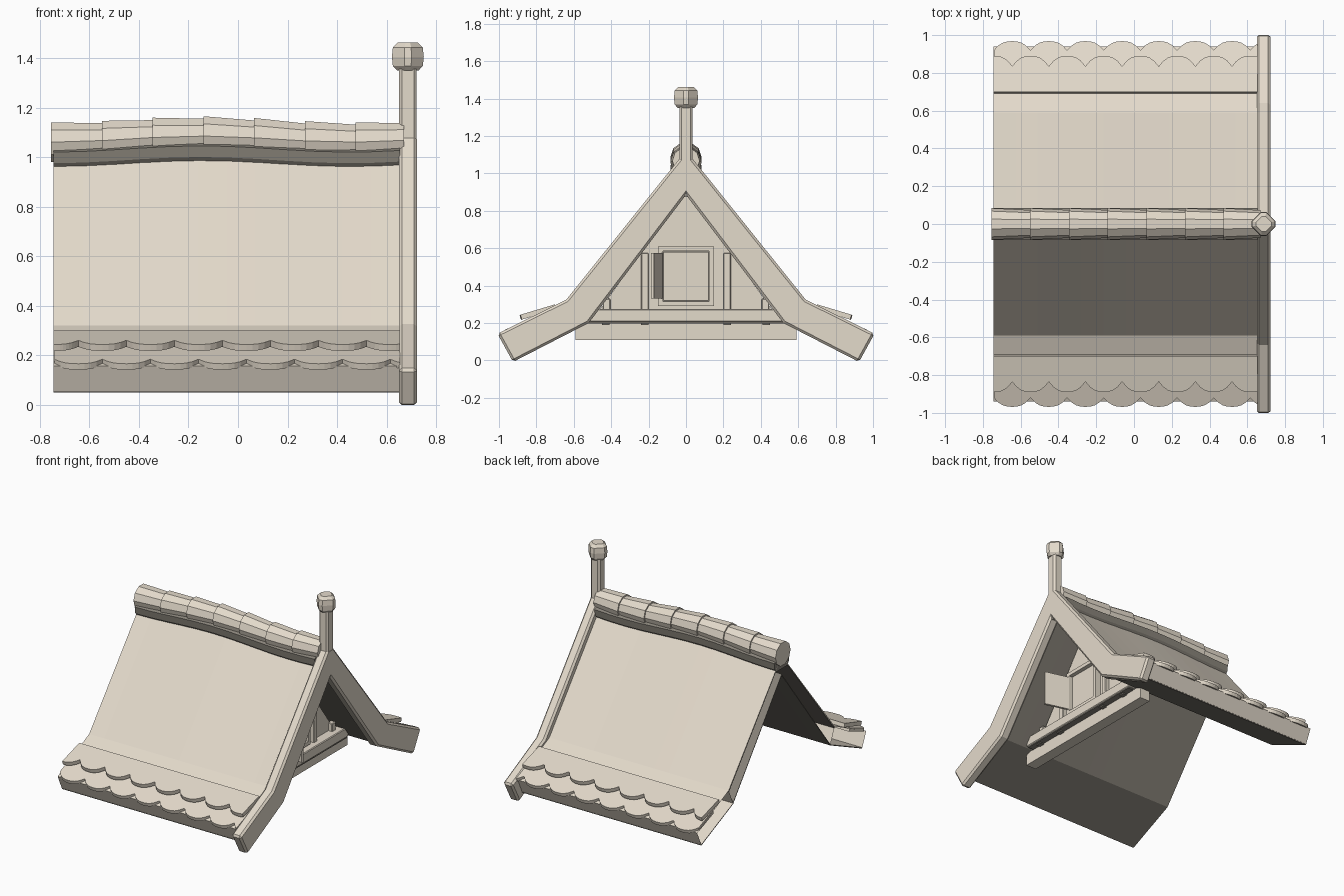
import bpy, bmesh, math

if "Cube" in bpy.data.objects:
    bpy.data.objects.remove(bpy.data.objects["Cube"])

cream = bpy.data.materials.new("warm_cream")
cream.diffuse_color = (0.775, 0.705, 0.60, 1)
cream.use_nodes = True
cream.node_tree.nodes["Principled BSDF"].inputs["Base Color"].default_value = cream.diffuse_color
dark = bpy.data.materials.new("shadowed_underside")
dark.diffuse_color = (0.25, 0.23, 0.195, 1)
dark.use_nodes = True
dark.node_tree.nodes["Principled BSDF"].inputs["Base Color"].default_value = dark.diffuse_color

X0, X1 = -0.745, 0.655        # roof length


def wave(x):
    """Gentle sag of the ridge line."""
    return 0.0125 * (1 + math.cos(2 * math.pi * (x + 0.15) / 1.2))


def finish(name, bm, bevel=0.0, mat=cream):
    bmesh.ops.recalc_face_normals(bm, faces=bm.faces)
    me = bpy.data.meshes.new(name)
    bm.to_mesh(me)
    bm.free()
    me.materials.append(mat)
    ob = bpy.data.objects.new(name, me)
    bpy.context.collection.objects.link(ob)
    if bevel:
        m = ob.modifiers.new("chamfer", 'BEVEL')
        m.width, m.segments, m.limit_method = bevel, 1, 'ANGLE'
    return ob


def loft(name, rings, first=True, last=True, bevel=0.0, mat=cream):
    """Skin a list of closed rings of 3D points."""
    bm = bmesh.new()
    vs = [[bm.verts.new(p) for p in r] for r in rings]
    n = len(vs[0])
    for a, b in zip(vs, vs[1:]):
        for i in range(n):
            j = (i + 1) % n
            bm.faces.new((a[i], a[j], b[j], b[i]))
    if first:
        bm.faces.new(vs[0])
    if last:
        bm.faces.new(vs[-1])
    return finish(name, bm, bevel, mat)


def prism(name, yz, xa, xb, bevel=0.0, mat=cream, first=True):
    return loft(name, [[(x, y, z) for y, z in yz] for x in (xa, xb)], first, True, bevel, mat)


def box(name, xr, yr, zr, bevel=0.0, mat=cream):
    return prism(name, [(yr[0], zr[0]), (yr[1], zr[0]), (yr[1], zr[1]), (yr[0], zr[1])],
                 xr[0], xr[1], bevel, mat)


# Roof slopes: cream outer skin with dark lining, dark ceiling, flared eave
STEPS = 12
xs = [X0 + (X1 - X0) * i / STEPS for i in range(STEPS + 1)]
for side, label in ((-1, "front"), (1, "back")):
    outer, lining, ceiling = [], [], []
    for x in xs:
        w = wave(x)
        outer.append([(x, 0, 1.045 + w), (x, side * 0.59, 0.32),
                      (x, side * 0.587, 0.316), (x, 0, 1.039 + w)])
        lining.append([(x, 0, 1.038 + w), (x, side * 0.587, 0.315),
                       (x, side * 0.584, 0.311), (x, 0, 1.034 + w)])
        ceiling.append([(x, 0, 0.914 + w * 0.5), (x, side * 0.54, 0.214),
                        (x, side * 0.54, 0.206), (x, 0, 0.906 + w * 0.5)])
    loft(label + "_roof_slope", outer)
    loft(label + "_slope_lining", lining, mat=dark)
    loft(label + "_ceiling", ceiling, mat=dark)
    prism(label + "_flared_eave",
          [(side * y, z) for y, z in ((0.59, 0.32), (0.94, 0.155), (0.895, 0.055), (0.54, 0.212))],
          X0, X1, first=False)
    prism(label + "_eave_soffit",
          [(side * y, z) for y, z in ((0.54, 0.211), (0.895, 0.054), (0.893, 0.049), (0.54, 0.206))],
          X0, X1, mat=dark)

# Dark ridge board under the ridge tiles, overhanging the slopes
loft("ridge_board",
     [[(x, y, z + wave(x)) for y, z in ((-0.06, 0.952), (-0.078, 0.975), (-0.084, 1.02),
                                        (-0.03, 1.045), (0.03, 1.045), (0.084, 1.02),
                                        (0.078, 0.975), (0.06, 0.952))] for x in xs], mat=dark)

# Overlapping tapered ridge tiles
for i in range(7):
    xa = -0.755 + 0.205 * i
    xb = min(xa + 0.22, 0.67)
    rings = []
    for x, r in ((xa, 0.084), (xb, 0.073)):
        c = 1.06 + wave(x)
        rings.append([(x, r * math.cos(a), c + r * math.sin(a))
                      for a in (math.tau * k / 10 for k in range(10))])
    loft("ridge_tile_%d" % (i + 1), rings)


# Scalloped eave tiles
def tile_row(name, side, start, top, cusp_y, tip_y, slope, thick):
    bm = bmesh.new()
    width = 0.194
    k = 0
    while start + k * width < X1 - 0.01:
        a, b = start + k * width, start + (k + 1) * width
        lo, hi = max(a, X0), min(b, X1)
        k += 1
        pts = [(lo, top[0]), (hi, top[0])]
        for j in range(9):
            x = hi + (lo - hi) * j / 8
            u = abs(2 * (x - a) / width - 1)
            pts.append((x, cusp_y + (tip_y - cusp_y) * (1 - u ** 2.6)))
        up = [bm.verts.new((x, side * y, top[1] - slope * (y - top[0]))) for x, y in pts]
        dn = [bm.verts.new((v.co.x, v.co.y - side * 0.008, v.co.z - thick)) for v in up]
        n = len(up)
        bm.faces.new(up)
        bm.faces.new(dn)
        for i in range(n):
            j = (i + 1) % n
            bm.faces.new((up[i], up[j], dn[j], dn[i]))
    finish(name, bm)


for side, label in ((-1, "front"), (1, "back")):
    tile_row(label + "_upper_tiles", side, -0.839, (0.70, 0.30), 0.835, 0.89, 0.30, 0.026)
    tile_row(label + "_lower_tiles", side, -0.742, (0.76, 0.245), 0.92, 0.968, 0.385, 0.024)

# Gable bargeboard
half = [(0.03, 1.085), (0.64, 0.325), (1.008, 0.143), (0.925, -0.008), (0.52, 0.20)]
bm = bmesh.new()
for s in (-1, 1):
    ring = [(s * y, z) for y, z in [(0, 1.085)] + half + [(0, 0.885)]]
    a = [bm.verts.new((0.65, y, z)) for y, z in ring]
    b = [bm.verts.new((0.723, y, z)) for y, z in ring]
    for v in (a, b):
        bm.faces.new((v[0], v[1], v[2], v[5], v[6]))
        bm.faces.new((v[2], v[3], v[4], v[5]))
    for i in range(len(ring) - 1):
        bm.faces.new((a[i], a[i + 1], b[i + 1], b[i]))
bmesh.ops.remove_doubles(bm, verts=bm.verts, dist=1e-5)
finish("gable_bargeboard", bm, 0.013)

# Finial post and its faceted knob
box("finial_post", (0.65, 0.722), (-0.036, 0.036), (1.05, 1.37), 0.012)
rings = []
for z, r in ((1.35, 0.045), (1.368, 0.062), (1.405, 0.066), (1.442, 0.062), (1.462, 0.042)):
    rings.append([(0.686 + r * math.cos(a), r * math.sin(a), z)
                  for q in range(4) for a in (q * math.pi / 2 - 0.22, q * math.pi / 2 + 0.22)])
loft("finial_knob", rings)

# Gable wall and the beams carrying it
prism("gable_wall", [(-0.50, 0.22), (0.50, 0.22), (0, 0.90)], 0.39, 0.42)
box("tie_beam", (0.36, 0.44), (-0.59, 0.59), (0.11, 0.20))
box("sill_beam", (0.38, 0.49), (-0.53, 0.53), (0.206, 0.275), 0.005)
box("sill_shadow_strip", (0.40, 0.485), (-0.52, 0.52), (0.198, 0.207), mat=dark)
for s in (-1, 1):
    box("tall_stud", (0.41, 0.45), (s * 0.22 - 0.02, s * 0.22 + 0.02), (0.27, 0.575), 0.004)
    box("short_stud", (0.41, 0.45), (s * 0.425 - 0.02, s * 0.425 + 0.02), (0.27, 0.33), 0.004)
    for y in (0.22, 0.43):
        box("beam_peg", (0.42, 0.47), (s * y - 0.02, s * y + 0.02), (0.19, 0.206), mat=dark)

# Window frame, pane and open shutter
for y in (-0.1375, 0.1375):
    box("window_jamb", (0.41, 0.46), (y - 0.0135, y + 0.0135), (0.29, 0.61))
for z in (0.303, 0.597):
    box("window_rail", (0.41, 0.46), (-0.124, 0.124), (z - 0.013, z + 0.013))
box("window_reveal", (0.412, 0.425), (-0.124, 0.124), (0.315, 0.585), mat=dark)
box("window_pane", (0.415, 0.435), (-0.12, 0.12), (0.32, 0.58))
shutter = [(0.455, -0.125), (0.63, -0.172), (0.625, -0.188), (0.45, -0.141)]
loft("open_shutter", [[(x, y, z) for x, y in shutter] for z in (0.33, 0.575)])
